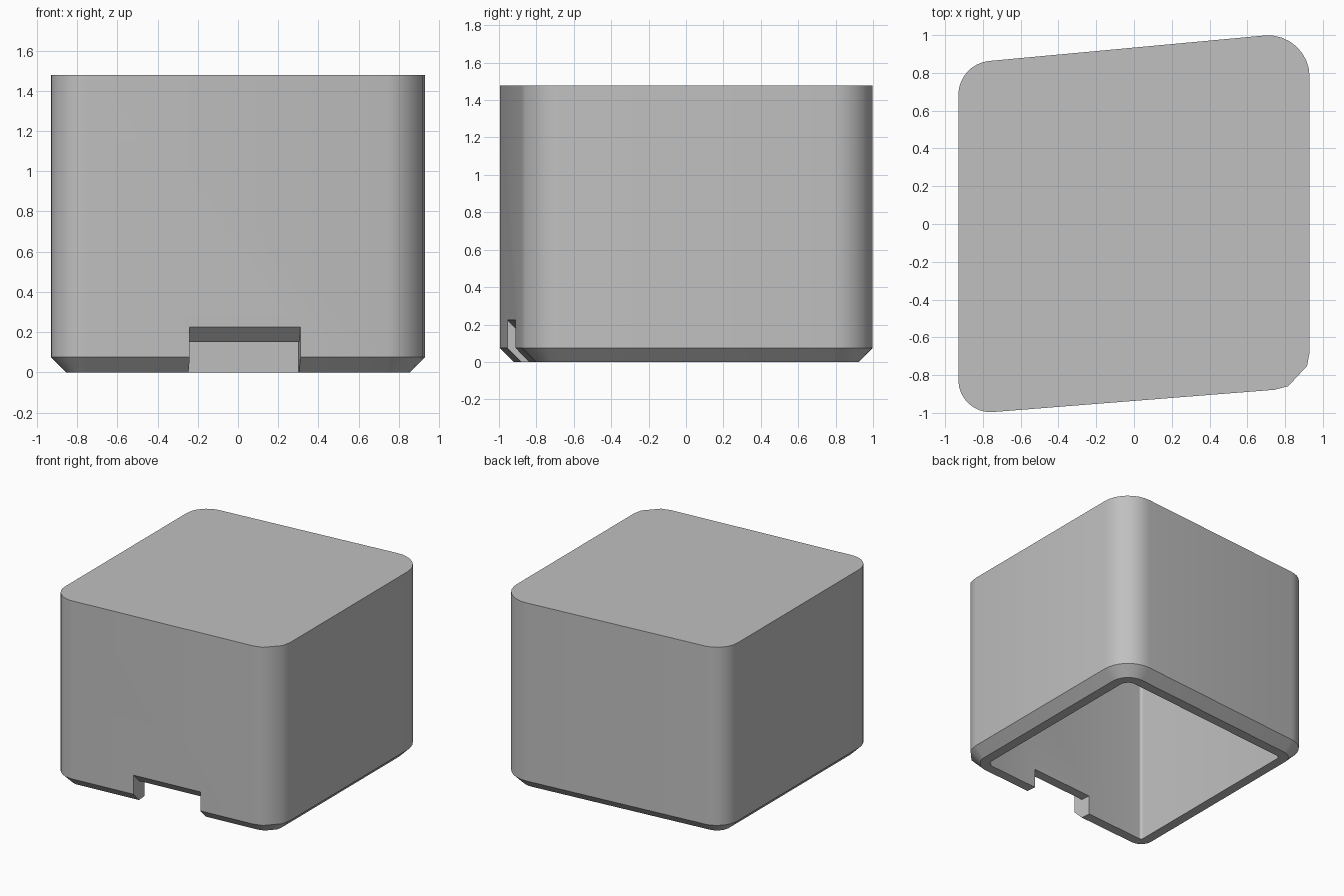
import bpy, bmesh, math
from mathutils import Vector

cube = bpy.data.objects.get("Cube")
if cube:
    bpy.data.objects.remove(cube, do_unlink=True)

WALL, CHAMFER, HEIGHT, NOTCH = 0.15, 0.075, 1.478, 0.15
SMOOTH = [i / 8 for i in range(9)]
COARSE = [0, 0.25, 0.75, 1]
# Skewed footprint, counter-clockwise: corner, fillet radius, fillet steps
CORNERS = [
    (Vector((-0.93, -1.01)), 0.17, SMOOTH),
    (Vector((0.93, -0.863)), 0.20, COARSE),
    (Vector((0.93, 1.02)), 0.22, SMOOTH),
    (Vector((-0.93, 0.848)), 0.18, SMOOTH),
]


def edge_normal(i):
    """Outward normal of the footprint edge starting at corner i."""
    d = (CORNERS[(i + 1) % 4][0] - CORNERS[i % 4][0]).normalized()
    return Vector((d.y, -d.x))


def outline(inset):
    """Rounded footprint moved inwards by inset."""
    points = []
    for i, (corner, radius, steps) in enumerate(CORNERS):
        n1, n2 = edge_normal(i - 1), edge_normal(i)
        r = max(radius - inset, 0.02)
        centre = corner - (n1 + n2) * (inset + r) / (1 + n1.dot(n2))
        a1 = math.atan2(n1.y, n1.x)
        turn = math.acos(n1.dot(n2))
        for t in steps:
            a = a1 + turn * t
            points.append(centre + r * Vector((math.cos(a), math.sin(a))))
    return points


def loft(name, rings):
    """Solid skinned through rings of equal point count, capped at both ends."""
    bm = bmesh.new()
    loops = [[bm.verts.new(p) for p in ring] for ring in rings]
    for a, b in zip(loops, loops[1:]):
        for j in range(len(a)):
            k = (j + 1) % len(a)
            bm.faces.new((a[j], a[k], b[k], b[j]))
    bm.faces.new(loops[0])
    bm.faces.new(loops[-1])
    bmesh.ops.recalc_face_normals(bm, faces=bm.faces)
    mesh = bpy.data.meshes.new(name)
    bm.to_mesh(mesh)
    bm.free()
    obj = bpy.data.objects.new(name, mesh)
    bpy.context.collection.objects.link(obj)
    return obj


grey = bpy.data.materials.new("light_grey")
grey.use_nodes = True
colour = (0.53, 0.53, 0.53, 1)
grey.diffuse_color = colour
grey.node_tree.nodes["Principled BSDF"].inputs["Base Color"].default_value = colour

# Hollow cover: cavity ceiling, inner wall, rim, chamfer, outer wall, top
profile = [(WALL, HEIGHT - WALL), (WALL, 0), (CHAMFER, 0), (0, CHAMFER), (0, HEIGHT)]
cover = loft("cover", [[p.to_3d() + Vector((0, 0, z)) for p in outline(inset)]
                       for inset, z in profile])
cover.data.materials.append(grey)

# Cable notch through the front wall, with the rim chamfer repeated above it
normal = edge_normal(0)
start, end = CORNERS[0][0], CORNERS[1][0]
section = [(-0.1, -0.1), (0.3, -0.1), (0.3, NOTCH), (CHAMFER, NOTCH),
           (-0.1, NOTCH + CHAMFER + 0.1)]
rings = []
for x in (-0.24, 0.31):
    base = start.lerp(end, (x - start.x) / (end.x - start.x))
    rings.append([(base - normal * u).to_3d() + Vector((0, 0, z)) for u, z in section])
cutter = loft("notch_cutter", rings)
cutter.data.materials.append(grey)
cutter.hide_render = True

mod = cover.modifiers.new("notch", 'BOOLEAN')
mod.operation = 'DIFFERENCE'
mod.solver = 'EXACT'
mod.object = cutter
bpy.ops.object.select_all(action='DESELECT')
cover.select_set(True)
bpy.context.view_layer.objects.active = cover
bpy.ops.object.modifier_apply(modifier=mod.name)
bpy.data.objects.remove(cutter, do_unlink=True)
bpy.ops.object.shade_smooth_by_angle(angle=math.radians(40))
